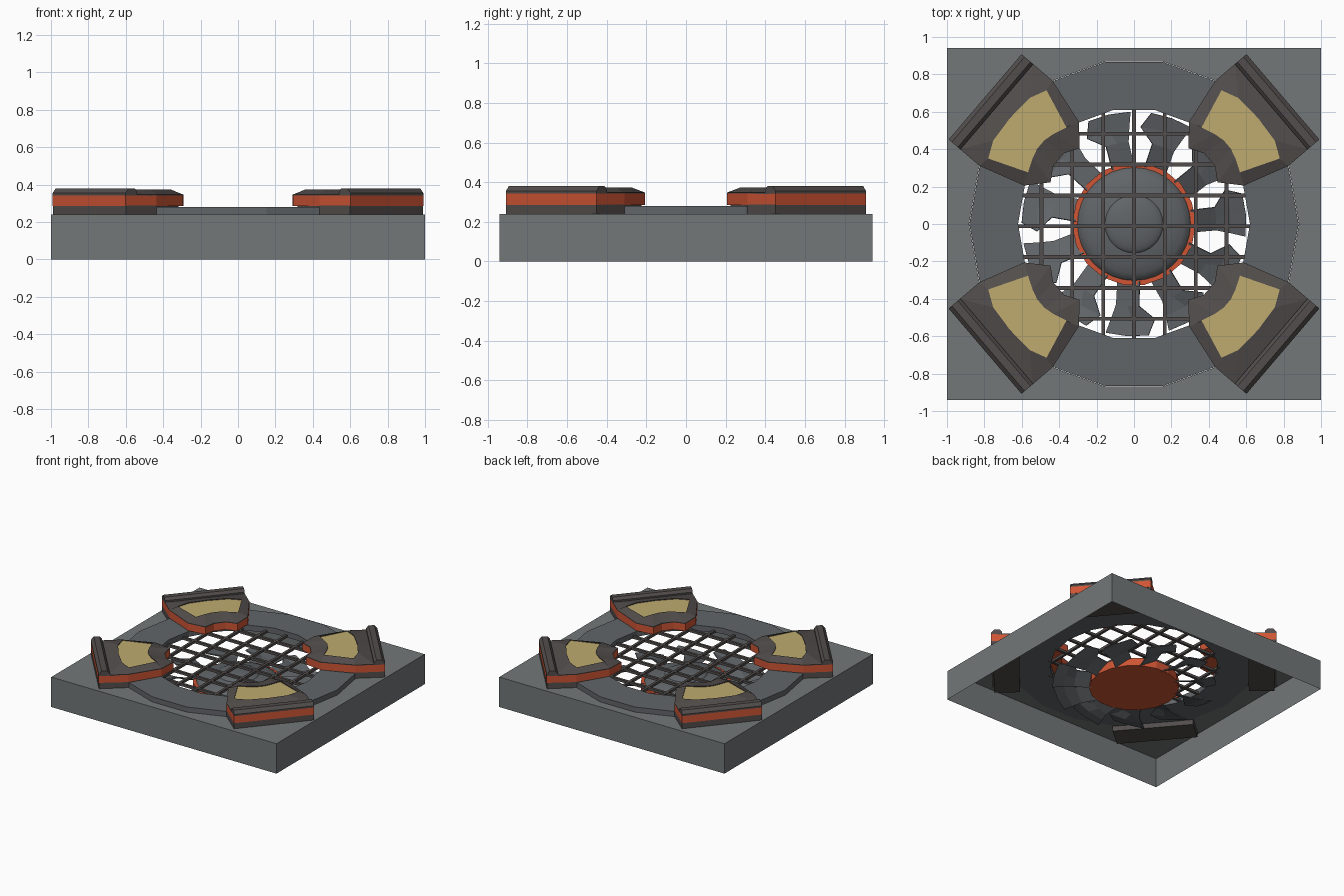
import bpy, bmesh, math
from math import sin, cos, radians, tau

if "Cube" in bpy.data.objects:
    bpy.data.objects.remove(bpy.data.objects["Cube"])


def material(name, rgb):
    m = bpy.data.materials.new(name)
    m.diffuse_color = (*rgb, 1)
    m.use_nodes = True
    m.node_tree.nodes["Principled BSDF"].inputs["Base Color"].default_value = m.diffuse_color
    return m


DARK = material("dark_metal", (0.085, 0.075, 0.072))
ORANGE = material("orange", (0.62, 0.09, 0.035))
GOLD = material("gold", (0.52, 0.41, 0.16))
SLATE = material("slate", (0.12, 0.13, 0.14))
GREY = material("grey", (0.17, 0.185, 0.19))


def finish(name, bm, mat=None):
    bmesh.ops.recalc_face_normals(bm, faces=bm.faces[:])
    me = bpy.data.meshes.new(name)
    bm.to_mesh(me)
    bm.free()
    ob = bpy.data.objects.new(name, me)
    bpy.context.collection.objects.link(ob)
    if mat:
        me.materials.append(mat)
    return ob


def loft(name, rings, mat=None, cap_start=True, cap_end=True, closed=False):
    """Skin a list of point loops that share the same count."""
    bm = bmesh.new()
    vs = [[bm.verts.new(p) for p in r] for r in rings]
    n = len(vs[0])
    pairs = list(zip(vs, vs[1:])) + ([(vs[-1], vs[0])] if closed else [])
    for a, b in pairs:
        for i in range(n):
            j = (i + 1) % n
            bm.faces.new((a[i], a[j], b[j], b[i]))
    if cap_start and not closed:
        bm.faces.new(vs[0])
    if cap_end and not closed:
        bm.faces.new(vs[-1])
    return finish(name, bm, mat)


def circle(r, z, n=18):
    return [(r * cos(tau * i / n), r * sin(tau * i / n), z) for i in range(n)]


def box(name, x0, x1, y0, y1, z0, z1, mat):
    rect = [(x0, y0), (x1, y0), (x1, y1), (x0, y1)]
    return loft(name, [[(x, y, z) for x, y in rect] for z in (z0, z1)], mat)


# Base: open-bottomed shell with a round hole in its top
bm = bmesh.new()
X, Y, H = 1.0, 0.94, 0.24
rect = [(-X, -Y), (X, -Y), (X, Y), (-X, Y)]
low = [bm.verts.new((x, y, 0)) for x, y in rect]
top = [bm.verts.new((x, y, H)) for x, y in rect]
hole = [bm.verts.new(p) for p in circle(0.882, H)]
edges = []
for loop in (top, hole):
    edges += [bm.edges.new((loop[i], loop[(i + 1) % len(loop)])) for i in range(len(loop))]
bmesh.ops.triangle_fill(bm, edges=edges, use_beauty=True, normal=(0, 0, 1))
for i in range(4):
    j = (i + 1) % 4
    bm.faces.new((low[i], low[j], top[j], top[i]))
bmesh.ops.dissolve_limit(bm, angle_limit=0.01, verts=bm.verts[:], edges=bm.edges[:])
finish("base_housing", bm, GREY)

# Raised ring around the opening
loft("fan_ring", [circle(0.88, 0.235), circle(0.88, 0.28), circle(0.62, 0.28), circle(0.62, 0.235)],
     SLATE, closed=True)

# Protective grille of crossed bars
for i in range(-3, 4):
    c = i * 0.165
    half = math.sqrt(0.635 ** 2 - c ** 2)
    box("grille_bar_y", c - 0.01, c + 0.01, -half, half, 0.235, 0.255, DARK)
    box("grille_bar_x", -half, half, c - 0.022, c - 0.002, 0.235, 0.255, DARK)

# Fan hub: orange drum with a domed grey cap and a centre boss
loft("hub_drum", [circle(0.33, 0.055), circle(0.33, 0.12), circle(0.295, 0.12)], ORANGE, cap_end=False)


def dome(name, r, z, h):
    steps = [radians(a) for a in (0, 15, 30, 45, 60, 75, 88)]
    ob = loft(name, [circle(r * cos(a), z + h * sin(a), 32) for a in steps], SLATE, cap_start=False)
    for p in ob.data.polygons:
        p.use_smooth = True


dome("hub_cap", 0.305, 0.115, 0.075)
dome("hub_boss", 0.16, 0.17, 0.04)

# Fan blades: radius, leading angle, trailing angle
BLADE = [(0.31, 6, -16), (0.44, 4, -12), (0.52, 13, -13), (0.60, 8, -14)]
for k in range(11):
    base = 73 + k * 360 / 11
    bm = bmesh.new()
    rows = []
    for r, lead, trail in BLADE:
        row = []
        for t in (0, 0.5, 1):
            a = radians(base + lead + (trail - lead) * t)
            row.append(bm.verts.new((r * cos(a), r * sin(a), 0.125 - 0.065 * t)))
        rows.append(row)
    for a, b in zip(rows, rows[1:]):
        for i in range(2):
            bm.faces.new((a[i], a[i + 1], b[i + 1], b[i]))
    ob = finish("fan_blade", bm, SLATE)
    mod = ob.modifiers.new("thickness", "SOLIDIFY")
    mod.thickness = 0.008


# Corner clamps, drawn as (outward, sideways) half outlines then mirrored
def both(half):
    return half + [(u, -v) for u, v in reversed(half)]


INNER = [(0.83, 0.30), (0.58, 0.225), (0.484, 0.12), (0.53, 0.045)]
FOOT = both([(1.045, 0.30), (0.83, 0.30), (0.61, 0.225)])
KEY = both([(1.03, 0.30), (0.84, 0.30)])
BODY = both([(1.047, 0.30)] + INNER)
LIP = [(0.968, 0.0)] + both([(0.968, 0.30)] + INNER)
EDGE = [(0.872, 0.0)] + both([(0.862, 0.15), (0.82, 0.24), (0.61, 0.158), (0.64, 0.085), (0.655, 0.03)])
BAR = [(0.965, 0.34), (0.965, 0.36), (0.983, 0.38), (1.025, 0.38), (1.047, 0.355), (1.047, 0.34)]
ca, sa = cos(radians(40.5)), sin(radians(40.5))

for sx in (1, -1):
    for sy in (1, -1):
        def place(pts, z):
            return [(sx * (u * ca - v * sa), sy * (u * sa + v * ca), z) for u, v in pts]

        loft("clamp_key", [place(KEY, 0.195), place(KEY, 0.26)], DARK)
        loft("clamp_foot", [place(FOOT, 0.236), place(FOOT, 0.287)], DARK)
        loft("clamp_band", [place(BODY, 0.285), place(BODY, 0.342)], ORANGE)
        loft("clamp_cover", [place(LIP, 0.34), place(LIP, 0.347), place(EDGE, 0.374), place(EDGE, 0.364)],
             DARK, cap_end=False)
        loft("clamp_pad", [place(EDGE, 0.36), place(EDGE, 0.368)], GOLD)
        ends = [[place([(u, v)], z)[0] for u, z in BAR] for v in (0.30, -0.30)]
        loft("clamp_bar", ends, DARK)
